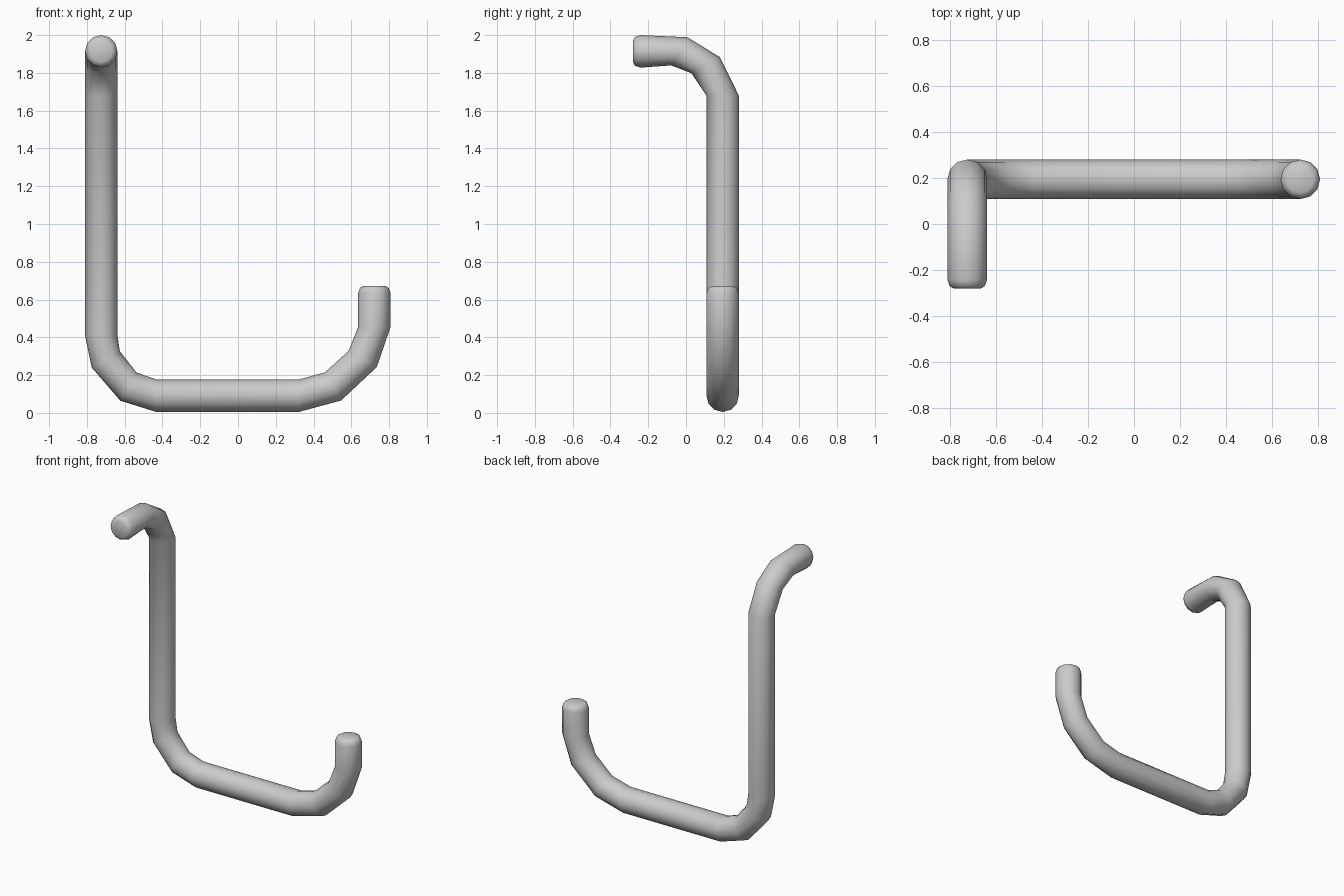
import bpy, bmesh
from math import sin, cos, pi, radians
from mathutils import Vector

if "Cube" in bpy.data.objects:
    bpy.data.objects.remove(bpy.data.objects["Cube"])

R, SIDES = 0.086, 12
X0, Y0, ZT, ZB = -0.724, 0.194, 1.914, 0.088


def side(y, z, a, r=R):
    """Ring in the side plane; a = degrees the tangent dips from +y."""
    a = radians(a)
    return Vector((X0, y, z)), Vector((0, cos(a), -sin(a))), r


def front(x, z, a, r=R):
    """Ring in the front plane; a = degrees the tangent turns from down to +x, then up."""
    a = radians(a)
    return Vector((x, Y0, z)), Vector((sin(a), 0, -cos(a))), r


# rounded end cap: (distance from tip, radius)
cap = [(0.0, 0.058), (0.01, 0.076), (0.038, R)]

rings = [side(-0.28 + d, ZT, 0, r) for d, r in cap]
# top bend
rings += [side(-0.035, ZT, 30), side(0.104, 1.841, 60), side(Y0, 1.68, 90)]
# lower left bend
rings += [front(X0, 0.41, 0), front(-0.70, 0.283, 30),
          front(-0.58, 0.139, 60), front(-0.433, ZB + 0.003, 90)]
# lower right bend
rings += [front(0.322, ZB + 0.003, 90), front(0.503, 0.14, 120),
          front(0.66, 0.285, 150), front(0.722, 0.455, 180)]
rings += [front(0.722, 0.672 - d, 180, r) for d, r in reversed(cap)]

# sweep the rings into one tube
bm = bmesh.new()
u = Vector((1, 0, 0))
prev_t, prev = rings[0][1], None
for c, t, r in rings:
    u = prev_t.rotation_difference(t) @ u
    w = t.cross(u)
    loop = [bm.verts.new(c + r * (u * cos(2 * pi * k / SIDES) + w * sin(2 * pi * k / SIDES)))
            for k in range(SIDES)]
    if prev:
        for k in range(SIDES):
            n = (k + 1) % SIDES
            bm.faces.new((prev[k], prev[n], loop[n], loop[k]))
    else:
        bm.faces.new(loop[::-1])
    prev, prev_t = loop, t
bm.faces.new(prev)
bmesh.ops.recalc_face_normals(bm, faces=bm.faces[:])

mesh = bpy.data.meshes.new("bent_handle")
bm.to_mesh(mesh)
bm.free()
handle = bpy.data.objects.new("bent_handle", mesh)
bpy.context.collection.objects.link(handle)
mesh.shade_smooth()
